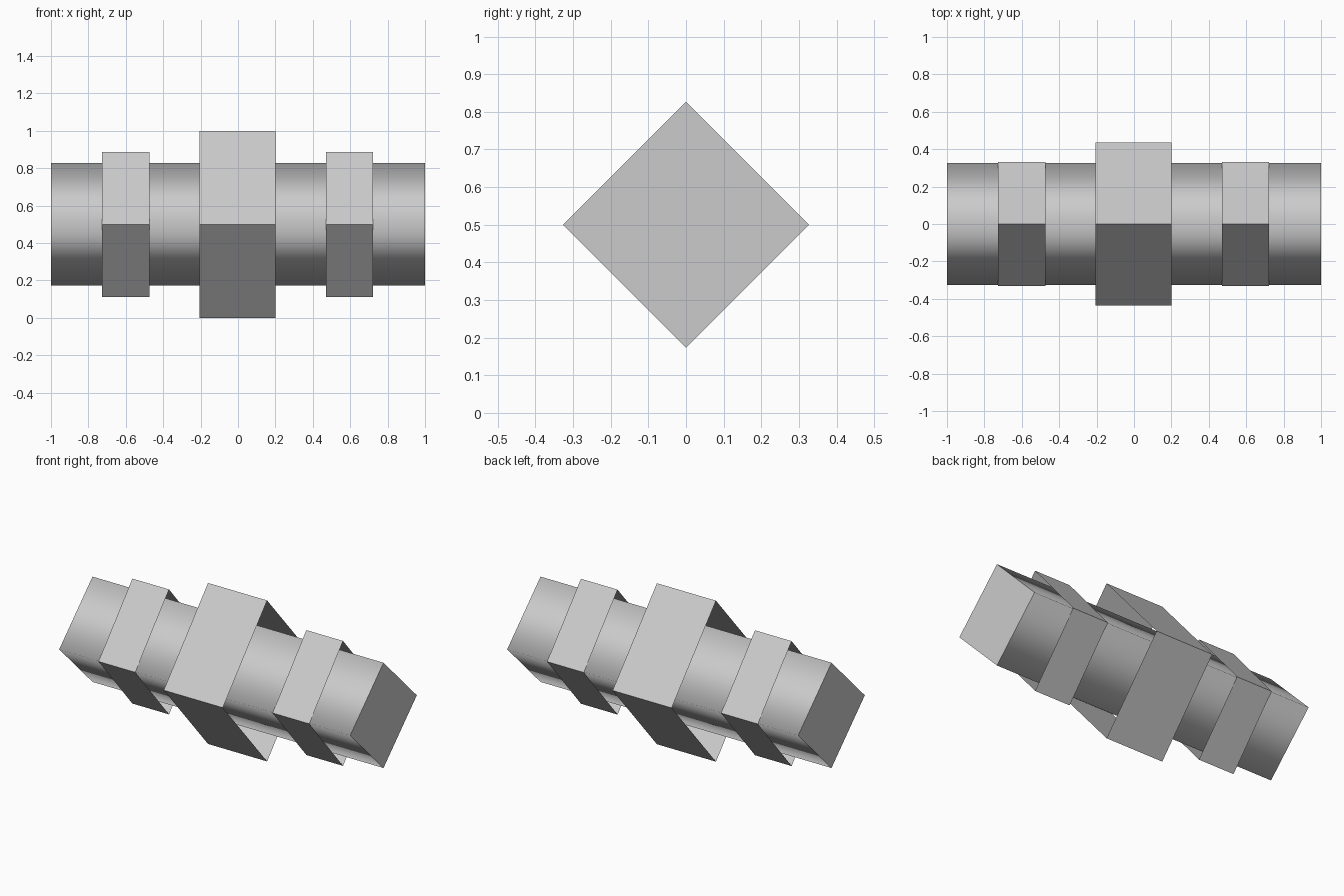
import bpy
import bmesh
from mathutils import Vector

cube = bpy.data.objects.get("Cube")
if cube:
    bpy.data.objects.remove(cube, do_unlink=True)

AXIS_HEIGHT = 0.5

grey = bpy.data.materials.new("plain_grey")
grey.use_nodes = True
colour = (0.6, 0.6, 0.6, 1)
grey.diffuse_color = colour
grey.node_tree.nodes["Principled BSDF"].inputs["Base Color"].default_value = colour


def diamond_sleeve(name, x_start, x_end, half_y, half_z, capped=False, smooth=False):
    """Four-sided sleeve along x with its corners pointing along y and z."""
    bm = bmesh.new()
    corners = [(0, 1), (-1, 0), (0, -1), (1, 0)]
    rings = [[bm.verts.new(Vector((x, y * half_y, AXIS_HEIGHT + z * half_z)))
              for y, z in corners] for x in (x_start, x_end)]
    for i in range(len(corners)):
        j = (i + 1) % len(corners)
        face = bm.faces.new((rings[0][i], rings[0][j], rings[1][j], rings[1][i]))
        face.smooth = smooth
    if capped:
        for ring in rings:
            cap = bm.faces.new(ring)
            for edge in cap.edges:
                edge.smooth = False
    bmesh.ops.recalc_face_normals(bm, faces=bm.faces)
    # Open sleeves must face outwards from the axis
    side = bm.faces[:][0]
    if side.normal.dot(side.calc_center_median() - Vector((0, 0, AXIS_HEIGHT))) < 0:
        bmesh.ops.reverse_faces(bm, faces=bm.faces)
    mesh = bpy.data.meshes.new(name)
    bm.to_mesh(mesh)
    bm.free()
    mesh.materials.append(grey)
    obj = bpy.data.objects.new(name, mesh)
    bpy.context.collection.objects.link(obj)
    return obj


# Closed central bar with soft sides
diamond_sleeve("core_bar", -1, 1, 0.327, 0.327, capped=True, smooth=True)

# Open collars around the bar
diamond_sleeve("middle_collar", -0.206, 0.2, 0.435, 0.5)
diamond_sleeve("right_collar", -0.726, -0.474, 0.332, 0.388)
diamond_sleeve("left_collar", 0.47, 0.722, 0.332, 0.388)
